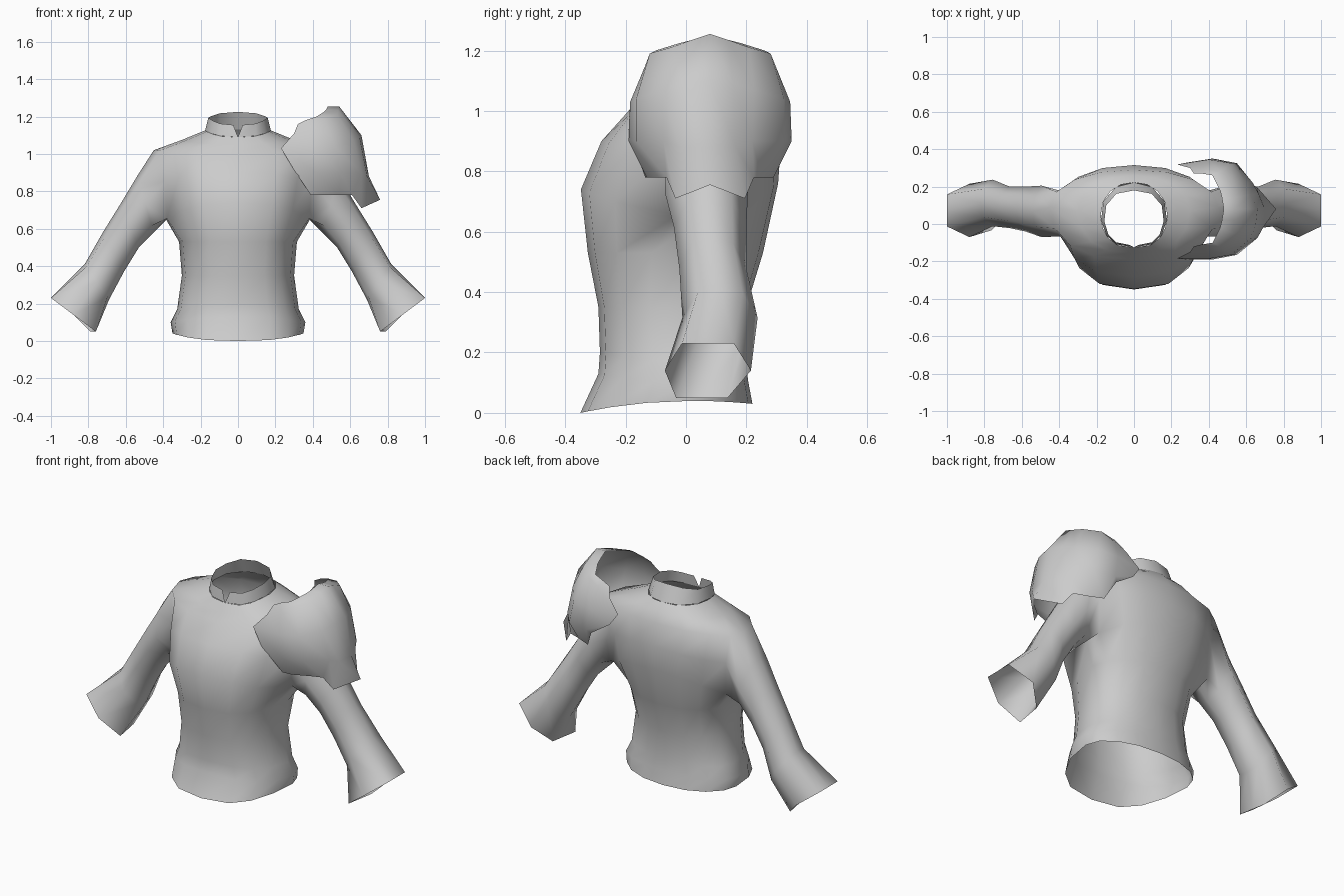
import bpy, bmesh, math
from mathutils import Vector

if "Cube" in bpy.data.objects:
    bpy.data.objects.remove(bpy.data.objects["Cube"])

cloth = bpy.data.materials.new("plain grey cloth")
cloth.diffuse_color = (0.6, 0.6, 0.6, 1)
cloth.use_nodes = True
cloth.node_tree.nodes["Principled BSDF"].inputs["Base Color"].default_value = cloth.diffuse_color


def finish(name, bm, angle=80):
    bmesh.ops.recalc_face_normals(bm, faces=bm.faces)
    me = bpy.data.meshes.new(name)
    bm.to_mesh(me)
    bm.free()
    ob = bpy.data.objects.new(name, me)
    bpy.context.collection.objects.link(ob)
    me.materials.append(cloth)
    bpy.context.view_layer.objects.active = ob
    ob.select_set(True)
    bpy.ops.object.shade_smooth_by_angle(angle=math.radians(angle))
    ob.select_set(False)
    return ob


def skin(bm, rows, closed, skip=()):
    """Join consecutive rows of vertices with quads."""
    n = len(rows[0])
    for r in range(len(rows) - 1):
        for c in range(n if closed else n - 1):
            if (r, c) not in skip:
                d = (c + 1) % n
                bm.faces.new((rows[r][c], rows[r][d], rows[r + 1][d], rows[r + 1][c]))


def oval(t, w, front, back, side, zs, zf, zb, pf=0.72, pb=0.9):
    """Point on a rounded ring whose front, back and sides have own heights."""
    c, s = math.cos(t), math.sin(t)
    y = side + s * ((back - side) if s > 0 else (side - front))
    z = zs + ((zb if s > 0 else zf) - zs) * s * s
    x = math.copysign(abs(c) ** (pb if s > 0 else pf), c) * w if abs(c) > 1e-6 else 0
    return Vector((x, y, z))


# torso with arm holes at both sides
quarter = [0, 24, 47, 69]
angles = quarter + [90] + [180 - a for a in quarter[:0:-1]]
angles += [a + 180 for a in quarter] + [270] + [360 - a for a in quarter[:0:-1]]
# half width, front y, back y, side y, side z, front z, back z
torso = [
    (.35, -.35, .22, .02, .04, .00, .03),
    (.36, -.29, .205, .02, .10, .13, .11),
    (.325, -.285, .20, .01, .17, .20, .18),
    (.30, -.29, .20, .00, .35, .35, .35),
    (.315, -.325, .255, .03, .53, .53, .53),
    (.385, -.348, .305, .07, .65, .74, .76),
    (.42, -.28, .315, .08, .84, .90, .90),
    (.45, -.19, .29, .09, 1.02, 1.00, 1.03),
    (.30, -.155, .26, .07, 1.075, 1.05, 1.09),
    (.178, -.125, .222, .05, 1.125, 1.09, 1.13),
]
bm = bmesh.new()
rows = [[bm.verts.new(oval(math.radians(a), *r)) for a in angles] for r in torso]
n = len(angles)
h = n // 2
LO, MID, HI = 5, 6, 7
holes = {(r, c) for r in (LO, MID) for c in (0, n - 1, h - 1, h)}
skin(bm, rows, True, holes)

# sleeves continue from the arm holes: top x z, bottom x z, front y, back y, roundness
sleeve = [
    ((.54, .88), (.45, .58), -.07, .205, .12),
    ((.63, .73), (.53, .50), -.04, .20, .10),
    ((.72, .585), (.61, .37), -.022, .20, .10),
    ((.82, .41), (.69, .22), -.012, .237, .07),
    ((1.0, .23), (.76, .05), -.07, .215, 0),
]
for sx in (1, -1):
    c0, cf, cb = (0, n - 1, 1) if sx > 0 else (h, h + 1, h - 1)
    # tuck the armpit corners in under the sleeve
    rows[LO][cf].co = (sx * .38, -.03, .655)
    rows[LO][cb].co = (sx * .375, .16, .655)
    loops = [[rows[r][c] for r, c in ((LO, c0), (LO, cf), (MID, cf), (HI, cf),
                                      (HI, c0), (HI, cb), (MID, cb), (LO, cb))]]
    for top, bot, yf, yb, k in sleeve:
        ym, half = (yf + yb) / 2, (yb - yf) / 2
        loop = []
        for f, v in ((0, 0), (k, -.6), (.5, -1), (1 - k, -.6),
                     (1, 0), (1 - k, .6), (.5, 1), (k, .6)):
            x = bot[0] + (top[0] - bot[0]) * f
            z = bot[1] + (top[1] - bot[1]) * f
            loop.append(bm.verts.new((sx * x, ym + half * v, z)))
        loops.append(loop)
    # cuff's lower edge runs slightly askew
    for i, dx in ((0, .015), (1, 0), (7, .03)):
        loops[-1][i].co += Vector((sx * dx, -.02, 0))
    skin(bm, loops, True)
finish("shirt_body_and_sleeves", bm)

# standing collar, split at the front
bm = bmesh.new()
span = [-87, -65, -40, -10, 25, 60, 90, 120, 155, 190, 220, 245, 267]
low = (.178, -.125, .222, .05, 1.125, 1.09, 1.13, .72, .9)
high = (.16, -.112, .18, .04, 1.195, 1.155, 1.225, .6, .75)
rows = []
for ring, gap in ((low, 0), (high, .025)):
    row = [bm.verts.new(oval(math.radians(a), *ring)) for a in span]
    row[0].co.x, row[-1].co.x = gap, -gap
    rows.append(row)
skin(bm, rows, False)
finish("collar", bm)

# shoulder guard: columns from the front tip round to the outer middle
columns = [
    [(.32, -.12, 1.16), (.30, -.15, 1.11), (.23, -.185, 1.03), (.29, -.19, .93), (.39, -.135, .78)],
    [(.36, -.11, 1.18), (.38, -.135, 1.15), (.40, -.185, 1.03), (.42, -.19, .90), (.45, -.13, .78)],
    [(.42, -.10, 1.20), (.46, -.12, 1.19), (.52, -.165, 1.04), (.55, -.165, .90), (.54, -.09, .78)],
    [(.46, -.02, 1.225), (.53, -.05, 1.21), (.62, -.08, 1.07), (.66, -.075, .90), (.61, -.065, .78)],
    [(.47, .02, 1.235), (.535, .02, 1.235), (.65, -.01, 1.09), (.69, -.02, .88), (.66, -.035, .71)],
    [(.48, .08, 1.255), (.54, .08, 1.255), (.66, .08, 1.10), (.70, .08, .88), (.76, .08, .755)],
]
# the back half mirrors the front, its outer corner a little flatter
back = [[(x, .16 - y, z) for x, y, z in col] for col in columns[-2:0:-1]]
for col in back[:2]:
    for i in (2, 3):
        x, y, z = col[i]
        col[i] = (x - .025, y - .015, z)
columns += back
# notched tip at the back
columns.append([(.32, .27, 1.16), (.30, .30, 1.11), (.23, .318, 1.03),
                (.28, .328, .96), (.40, .33, .88)])
bm = bmesh.new()
skin(bm, [[bm.verts.new(p) for p in col] for col in columns], False)
finish("shoulder_guard", bm)
